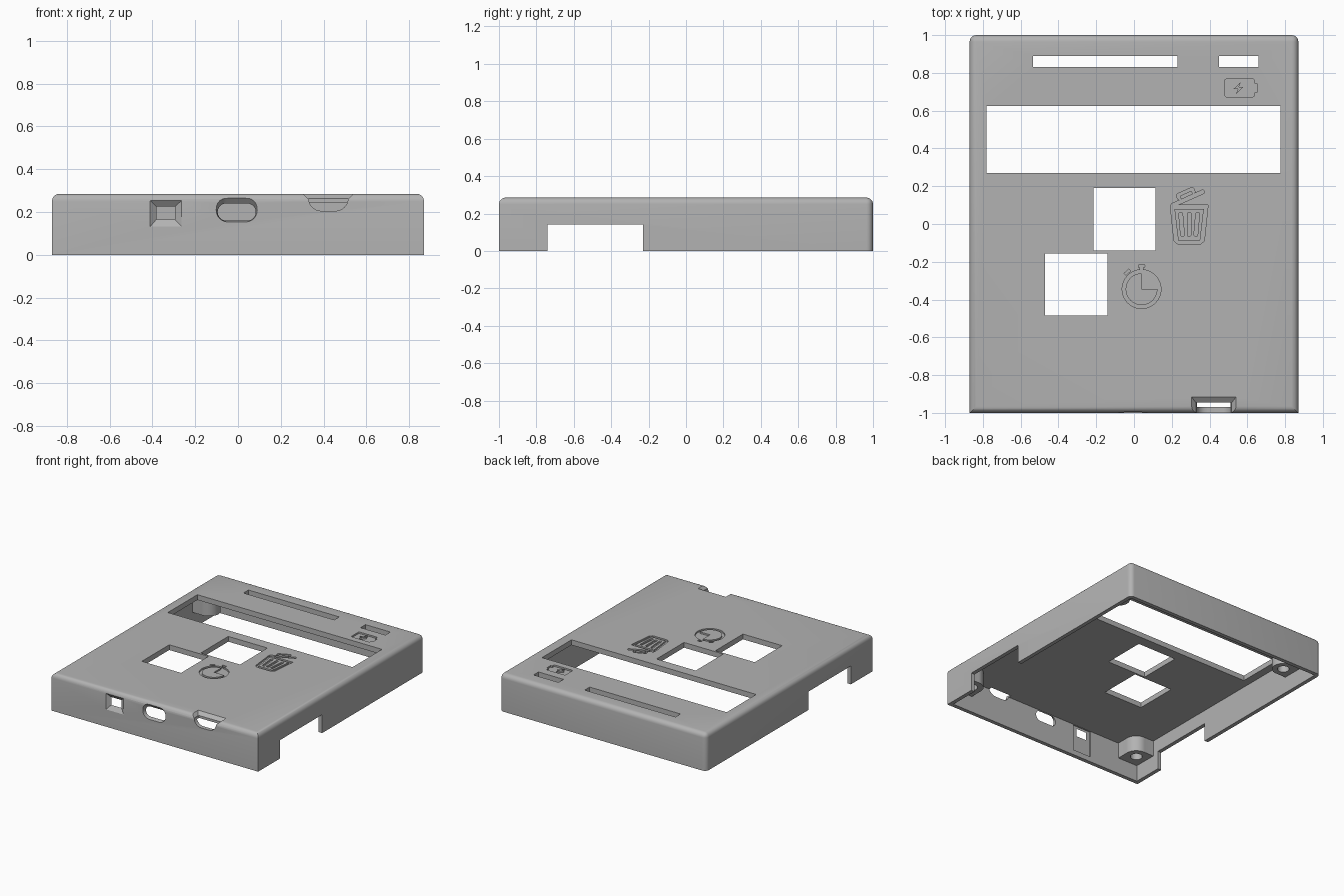
import bpy, bmesh, math
from mathutils import Vector

if "Cube" in bpy.data.objects:
    bpy.data.objects.remove(bpy.data.objects["Cube"], do_unlink=True)

HALF_X, HALF_Y, TOP = 0.87, 1.0, 0.285
WALL, ROOF, ENGRAVE = 0.03, 0.04, 0.012

grey = bpy.data.materials.new("plastic_grey")
grey.use_nodes = True
grey.diffuse_color = (0.45, 0.45, 0.45, 1)
grey.node_tree.nodes["Principled BSDF"].inputs["Base Color"].default_value = (0.45, 0.45, 0.45, 1)


def to_object(name, bm):
    bmesh.ops.recalc_face_normals(bm, faces=bm.faces)
    mesh = bpy.data.meshes.new(name)
    bm.to_mesh(mesh)
    bm.free()
    mesh.materials.append(grey)
    obj = bpy.data.objects.new(name, mesh)
    bpy.context.collection.objects.link(obj)
    return obj


def loft(name, a, b):
    """Solid between two loops of 3D points."""
    bm = bmesh.new()
    va, vb = [bm.verts.new(p) for p in a], [bm.verts.new(p) for p in b]
    bm.faces.new(va)
    bm.faces.new(vb)
    for i in range(len(va)):
        j = (i + 1) % len(va)
        bm.faces.new((va[i], va[j], vb[j], vb[i]))
    return to_object(name, bm)


def rounded(x0, x1, y0, y1, r=0, steps=6):
    """2D rectangle, with rounded corners if r is given."""
    if not r:
        return [(x0, y0), (x1, y0), (x1, y1), (x0, y1)]
    pts = []
    for k, (cx, cy) in enumerate([(x1 - r, y1 - r), (x0 + r, y1 - r), (x0 + r, y0 + r), (x1 - r, y0 + r)]):
        for s in range(steps + 1):
            t = math.pi / 2 * (k + s / steps)
            pts.append((cx + r * math.cos(t), cy + r * math.sin(t)))
    return pts


def upright(name, pts, z0, z1):
    return loft(name, [(x, y, z0) for x, y in pts], [(x, y, z1) for x, y in pts])


def frontal(name, outer, inner, y0, y1):
    return loft(name, [(x, y0, z) for x, z in outer], [(x, y1, z) for x, z in inner])


def apply_boolean(obj, cutter, operation="DIFFERENCE"):
    mod = obj.modifiers.new("cut", "BOOLEAN")
    mod.operation, mod.solver, mod.object = operation, "EXACT", cutter
    bpy.context.view_layer.objects.active = obj
    bpy.ops.object.modifier_apply(modifier=mod.name)
    bpy.data.objects.remove(cutter, do_unlink=True)


# Outer shell: rounded roof edges and back corners, square front corners
bm = bmesh.new()
bmesh.ops.create_cube(bm, size=1)
for v in bm.verts:
    v.co = (v.co.x * 2 * HALF_X, v.co.y * 2 * HALF_Y, (v.co.z + 0.5) * TOP)
soft = [e for e in bm.edges if all(v.co.z > 0.1 for v in e.verts) or all(v.co.y > 0 for v in e.verts)
        and abs(e.verts[0].co.z - e.verts[1].co.z) > 0.1]
bmesh.ops.bevel(bm, geom=soft, offset=0.035, segments=5, profile=0.5, affect="EDGES")
case = to_object("case_shell", bm)


def cut(pts, z0=0.1, z1=0.4):
    apply_boolean(case, upright("cutter", pts, z0, z1))


# Hollow inside and the side notches
cut(rounded(WALL - HALF_X, HALF_X - WALL, WALL - HALF_Y, HALF_Y - WALL), -0.1, TOP - ROOF)
cut(rounded(-1, 1, -0.74, -0.23), -0.1, 0.14)

# Display window, two button openings, two back slots
for box in [(-0.78, 0.775, 0.27, 0.625), (-0.215, 0.115, -0.14, 0.19), (-0.47, -0.14, -0.485, -0.155),
            (-0.535, 0.23, 0.83, 0.89), (0.45, 0.66, 0.83, 0.89)]:
    cut(rounded(*box))

# Front wall: flared switch opening with its inner recess
front, inside = -HALF_Y, WALL - HALF_Y
apply_boolean(case, frontal("cutter", rounded(-0.412, -0.262, 0.13, 0.255),
                            rounded(-0.382, -0.295, 0.165, 0.225), front - 0.001, inside - 0.008))
apply_boolean(case, frontal("cutter", rounded(-0.382, -0.295, 0.165, 0.225),
                            rounded(-0.382, -0.295, 0.165, 0.225), inside - 0.02, inside + 0.05))
recess = rounded(-0.415, -0.26, 0.04, 0.243)
apply_boolean(case, frontal("cutter", recess, recess, inside - 0.008, inside + 0.02))

# Front wall: pill-shaped socket with chamfer
pill = rounded(-0.095, 0.083, 0.16, 0.24, 0.0395)
apply_boolean(case, frontal("cutter", pill, pill, front - 0.1, inside + 0.05))
apply_boolean(case, frontal("cutter", rounded(-0.102, 0.09, 0.153, 0.27, 0.055), pill, front - 0.001, inside - 0.006))

# Front wall: socket open through the roof edge, with flared rim
slot = rounded(0.33, 0.515, 0.205, 0.4, 0.06)
apply_boolean(case, frontal("cutter", slot, slot, front - 0.1, -0.945))
apply_boolean(case, loft("cutter", [(x, y, 0.262) for x, y in rounded(0.328, 0.517, -1.1, -0.947)],
                         [(x, y, 0.29) for x, y in rounded(0.3, 0.545, -1.1, -0.908)]))


# Engraved icons
def engrave(pts):
    cut(pts, TOP - ENGRAVE, TOP + 0.05)


def island(pts):
    return upright("island", pts, 0.2, 0.4)


def engrave_around(pts, holes):
    cutter = upright("cutter", pts, TOP - ENGRAVE, TOP + 0.05)
    for hole in holes:
        apply_boolean(cutter, island(hole))
    apply_boolean(case, cutter)


def arc(cx, cy, r, start=0, end=360, n=32):
    full = end - start == 360
    angles = [math.radians(start + (end - start) * i / n) for i in range(n if full else n + 1)]
    return [(cx + r * math.cos(t), cy + r * math.sin(t)) for t in angles]


def placed(pts, x, y, degrees):
    c, s = math.cos(math.radians(degrees)), math.sin(math.radians(degrees))
    return [(x + c * u - s * v, y + s * u + c * v) for u, v in pts]


# Battery icon with a bolt
bolt = [(0.565, 0.752), (0.527, 0.715), (0.55, 0.715), (0.54, 0.687), (0.577, 0.724), (0.555, 0.724)]
engrave_around(rounded(0.48, 0.638, 0.673, 0.768, 0.012), [bolt])
engrave(rounded(0.636, 0.652, 0.697, 0.744))

# Stopwatch icon
cx, cy = 0.04, -0.345
engrave_around(arc(cx, cy, 0.103), [[(cx, cy)] + arc(cx, cy, 0.084, 90, 360)])
engrave(rounded(cx - 0.017, cx + 0.017, cy + 0.115, cy + 0.13, 0.005))
engrave(rounded(cx - 0.007, cx + 0.007, cy + 0.1, cy + 0.118))
engrave(placed(rounded(-0.017, 0.017, -0.007, 0.007), cx - 0.075, cy + 0.09, 42))

# Waste bin icon with an open lid
engrave_around([(0.192, 0.1), (0.392, 0.1), (0.372, -0.09), (0.352, -0.107), (0.232, -0.107), (0.212, -0.09)],
               [[(0.214, 0.08), (0.37, 0.08), (0.35, -0.087), (0.234, -0.087)]])
for x, lean in [(0.252, 5), (0.292, 0), (0.332, -5)]:
    engrave(placed(rounded(-0.01, 0.01, -0.064, 0.064, 0.009), x, -0.002, lean))
engrave(placed(rounded(-0.095, 0.095, -0.01, 0.01, 0.009), 0.285, 0.135, 24))
engrave_around(placed(rounded(-0.05, 0.05, 0.01, 0.045, 0.012), 0.285, 0.135, 24),
               [placed(rounded(-0.034, 0.034, 0, 0.03, 0.006), 0.285, 0.135, 24)])

# Screw posts, the front ones filled into their corners
for side, side_name in [(-1, "right"), (1, "left")]:
    for end, y, r in [("front", -0.875, 0.085), ("back", 0.73, 0.08)]:
        x = side * 0.755
        post = upright(f"{end}_{side_name}_screw_post", arc(x, y, r), 0.125, TOP - 0.02)
        wall_x = side * (HALF_X - 0.01)
        lo, hi = sorted((x, wall_x))
        apply_boolean(post, upright("web", rounded(lo, hi, y - r * 0.99, y + r * 0.99), 0.125, TOP - 0.02), "UNION")
        if end == "front":
            lo, hi = sorted((x - side * r * 0.99, wall_x))
            apply_boolean(post, upright("web", rounded(lo, hi, 0.01 - HALF_Y, y), 0.125, TOP - 0.02), "UNION")
        apply_boolean(post, upright("bore", arc(x, y, 0.042), 0.05, TOP - ROOF - 0.01))

# Shading
for obj in bpy.data.objects:
    obj.select_set(obj.type == "MESH" and obj.data.materials.get("plastic_grey") is not None)
bpy.context.view_layer.objects.active = case
bpy.ops.object.shade_smooth_by_angle(angle=math.radians(30))
